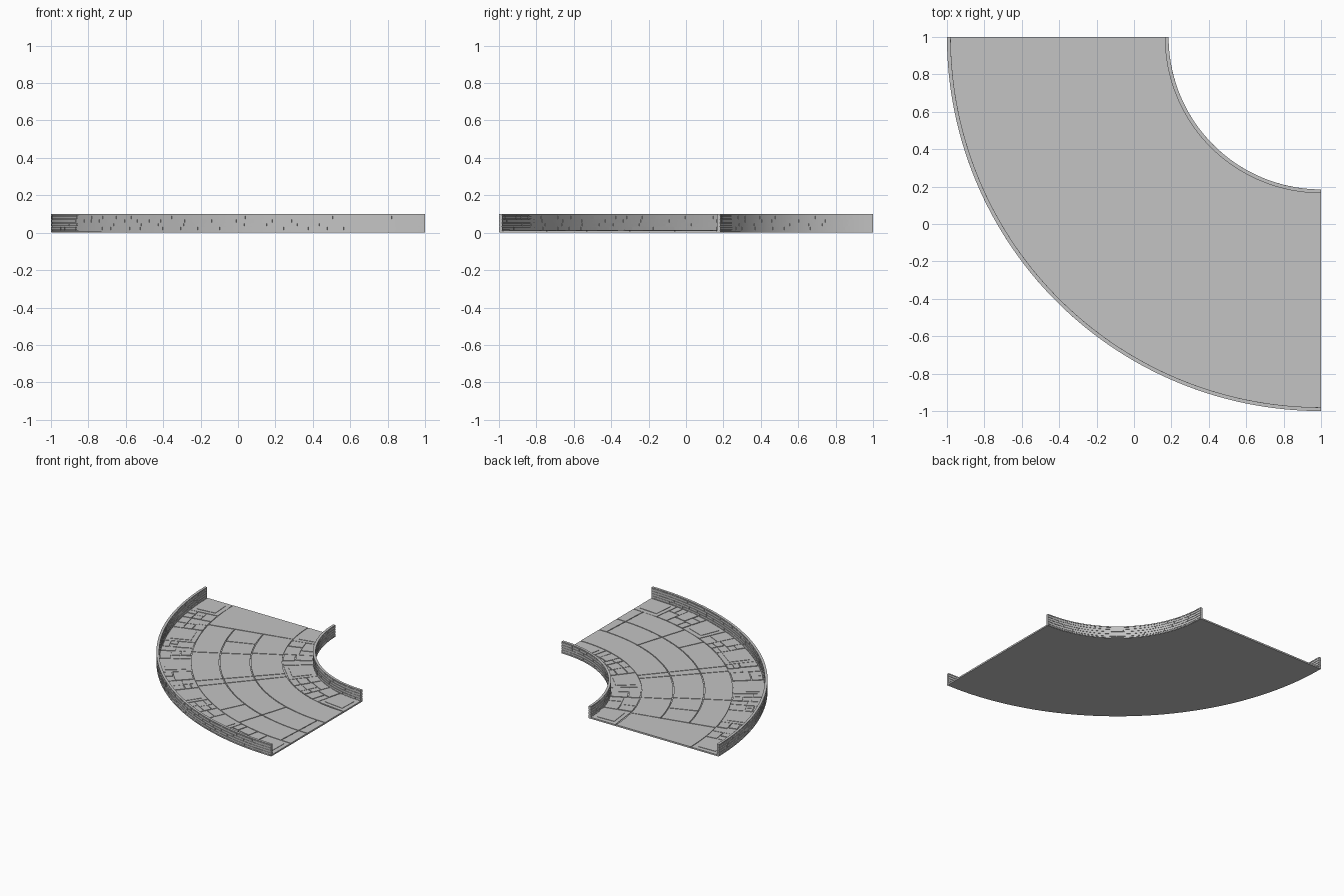
import bpy, bmesh, math, random

random.seed(7)
cube = bpy.data.objects.get("Cube")
if cube:
    bpy.data.objects.remove(cube)

stone = bpy.data.materials.new("grey stone")
stone.use_nodes = True
GREY = (0.55, 0.55, 0.55, 1)
stone.diffuse_color = GREY
stone.node_tree.nodes["Principled BSDF"].inputs["Base Color"].default_value = GREY

R_IN, R_OUT = 0.815, 2.0     # radii of the quarter bend about (1, 1)
WALL = 0.02                  # parapet thickness
BED, FLOOR, TOP = 0.008, 0.013, 0.1
GAP = 0.007
BORDER_IN, BORDER_OUT = 1.06, 1.745


def block(bm, r0, r1, a0, a1, z0, z1, step=2.0):
    """Curved block between two radii, two angles (degrees) and two heights."""
    n = max(1, math.ceil((a1 - a0) / step))
    rings = []
    for i in range(n + 1):
        a = math.radians(a0 + (a1 - a0) * i / n)
        c, s = math.cos(a), math.sin(a)
        rings.append([bm.verts.new((1 - r * c, 1 - r * s, z))
                      for r, z in ((r0, z0), (r1, z0), (r1, z1), (r0, z1))])
    faces = [bm.faces.new(rings[0]), bm.faces.new(rings[-1][::-1])]
    for p, q in zip(rings, rings[1:]):
        for k in range(4):
            m = (k + 1) % 4
            faces.append(bm.faces.new((p[k], q[k], q[m], p[m])))
    bmesh.ops.recalc_face_normals(bm, faces=faces)


def slab(bm, r0, r1, a0, a1, z1=FLOOR, gap=GAP, step=2.0):
    """Paving stone with a joint left around it."""
    g = gap / 2
    d = math.degrees(g / ((r0 + r1) / 2))
    lo = a0 if a0 <= 0 else a0 + d
    hi = a1 if a1 >= 90 else a1 - d
    block(bm, r0 + g, r1 - g, lo, hi, BED - 0.002, z1, step)


def rubble(bm, r0, r1, a0, a1, limit):
    """Split a patch into irregular stones."""
    w = r1 - r0
    h = math.radians(a1 - a0) * (r0 + r1) / 2
    if max(w, h) < limit * random.uniform(0.8, 1.4):
        slab(bm, r0, r1, a0, a1, FLOOR + random.uniform(-0.002, 0.001))
        return
    t = random.uniform(0.35, 0.65)
    if w > h:
        m = r0 + w * t
        rubble(bm, r0, m, a0, a1, limit)
        rubble(bm, m, r1, a0, a1, limit)
    else:
        m = a0 + (a1 - a0) * t
        rubble(bm, r0, r1, a0, m, limit)
        rubble(bm, r0, r1, m, a1, limit)


def finish(name, bm):
    mesh = bpy.data.meshes.new(name)
    bm.to_mesh(mesh)
    bm.free()
    mesh.materials.append(stone)
    ob = bpy.data.objects.new(name, mesh)
    bpy.context.collection.objects.link(ob)
    bpy.ops.object.select_all(action="DESELECT")
    ob.select_set(True)
    bpy.context.view_layer.objects.active = ob
    bpy.ops.object.shade_smooth_by_angle(angle=math.radians(25))


# Road bed
bm = bmesh.new()
block(bm, R_IN + 0.004, R_OUT - 0.004, 0, 90, 0, BED, 1.0)
finish("road_bed", bm)

# Large paving slabs: three rings divided by a few radial joints
bm = bmesh.new()
ring = (BORDER_IN, 1.3, 1.53, BORDER_OUT)
slab(bm, ring[0], ring[3], 0, 12.7)
joints = (
    (12.7, 28, 46, 49, 90),
    (12.7, 21, 29, 46, 49, 72.5, 87, 90),
    (12.7, 29, 46, 49, 64, 72.5, 87, 90),
)
for r0, r1, cuts in zip(ring, ring[1:], joints):
    for a0, a1 in zip(cuts, cuts[1:]):
        slab(bm, r0, r1, a0, a1)
finish("paving_slabs", bm)


def border(name, r0, r1, centres, half, limit):
    """Square panelled stones with rubble between them."""
    bm = bmesh.new()
    for c in centres:
        slab(bm, r0, r1, c - half, c + half, FLOOR - 0.001, step=30)
        slab(bm, r0 + 0.035, r1 - 0.035, c - half * 0.72, c + half * 0.72,
             FLOOR + 0.002, step=30)
    for c, d in zip(centres, centres[1:]):
        rubble(bm, r0, r1, c + half, d - half, limit)
    finish(name, bm)


border("outer_border", BORDER_OUT, R_OUT - WALL,
       (3.6, 20, 36.6, 53.4, 70, 86.4), 3.6, 0.12)
border("inner_border", R_IN + WALL, BORDER_IN, (7, 45, 83), 7, 0.12)


def parapet(name, r0, r1, brick):
    """Thin curved wall with raised brick courses on both faces."""
    bm = bmesh.new()
    skin = 0.003
    block(bm, r0 + skin, r1 - skin, 0, 90, 0.004, TOP - 0.004, 1.0)
    block(bm, r0, r1, 0, 90, TOP - 0.008, TOP, 1.0)
    block(bm, r0, r1, 0, 90, 0.003, FLOOR, 1.0)
    courses = 4
    height = (TOP - 0.008 - FLOOR) / courses
    for lo in (r0, r1 - skin * 1.5):
        for row in range(courses):
            z = FLOOR + row * height
            a = 0
            while a < 90:
                b = a + math.degrees(brick * random.uniform(0.6, 1.5) / r1)
                if b > 87:
                    b = 90
                d = math.degrees(0.002 / r1)
                block(bm, lo, lo + skin * 1.5, a + d * (a > 0), b - d * (b < 90),
                      z + 0.002, z + height - 0.002)
                a = b
    finish(name, bm)


parapet("outer_parapet", R_OUT - WALL, R_OUT, 0.13)
parapet("inner_parapet", R_IN, R_IN + WALL, 0.11)
